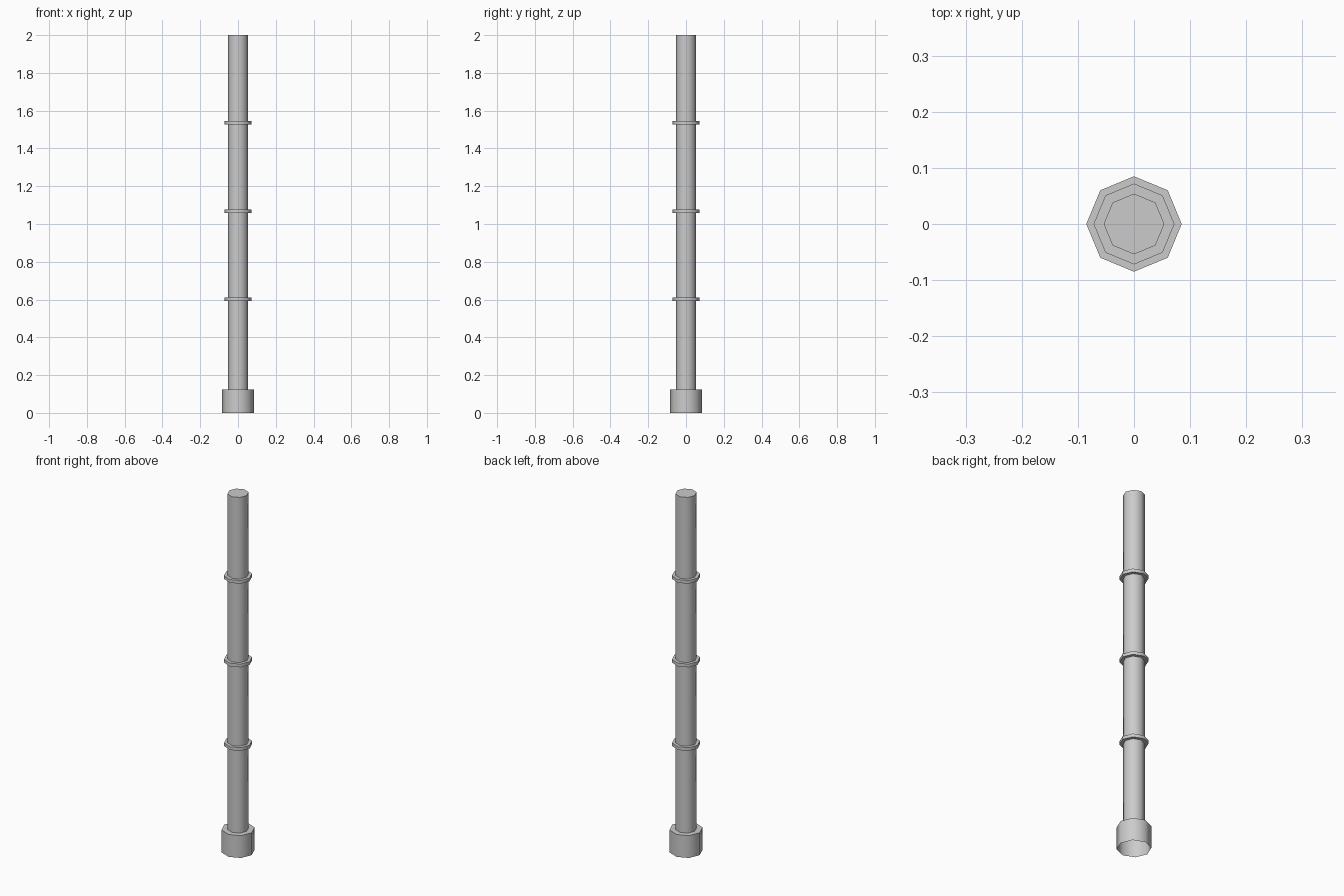
import bpy, bmesh
from math import cos, sin, radians, tau

if "Cube" in bpy.data.objects:
    bpy.data.objects.remove(bpy.data.objects["Cube"])

SIDES = 8
SHAFT_R, RING_R, BASE_R = 0.054, 0.072, 0.085
BASE_H, TOP, RING_H = 0.125, 2.0, 0.018
RING_CENTRES = (0.601, 1.068, 1.535)

# Profile (radius, height): hollow base, shaft, then a step out and in per ring
profile = [(BASE_R, 0), (BASE_R, BASE_H), (SHAFT_R, BASE_H)]
for z in RING_CENTRES:
    lo, hi = z - RING_H / 2, z + RING_H / 2
    profile += [(SHAFT_R, lo), (RING_R, lo), (RING_R, hi), (SHAFT_R, hi)]
profile.append((SHAFT_R, TOP))

# Turn the profile into an eight-sided pole, open below and capped on top
bm = bmesh.new()
loops = [[bm.verts.new((r * cos(tau * i / SIDES), r * sin(tau * i / SIDES), z))
          for i in range(SIDES)] for r, z in profile]
for a, b in zip(loops, loops[1:]):
    for i in range(SIDES):
        j = (i + 1) % SIDES
        bm.faces.new((a[i], a[j], b[j], b[i]))
bm.faces.new(loops[-1])

mesh = bpy.data.meshes.new("ringed_pole")
bm.to_mesh(mesh)
bm.free()
pole = bpy.data.objects.new("ringed_pole", mesh)
bpy.context.collection.objects.link(pole)

# Smooth around the sides, sharp at the steps
bpy.context.view_layer.objects.active = pole
pole.select_set(True)
bpy.ops.object.shade_smooth_by_angle(angle=radians(50))
